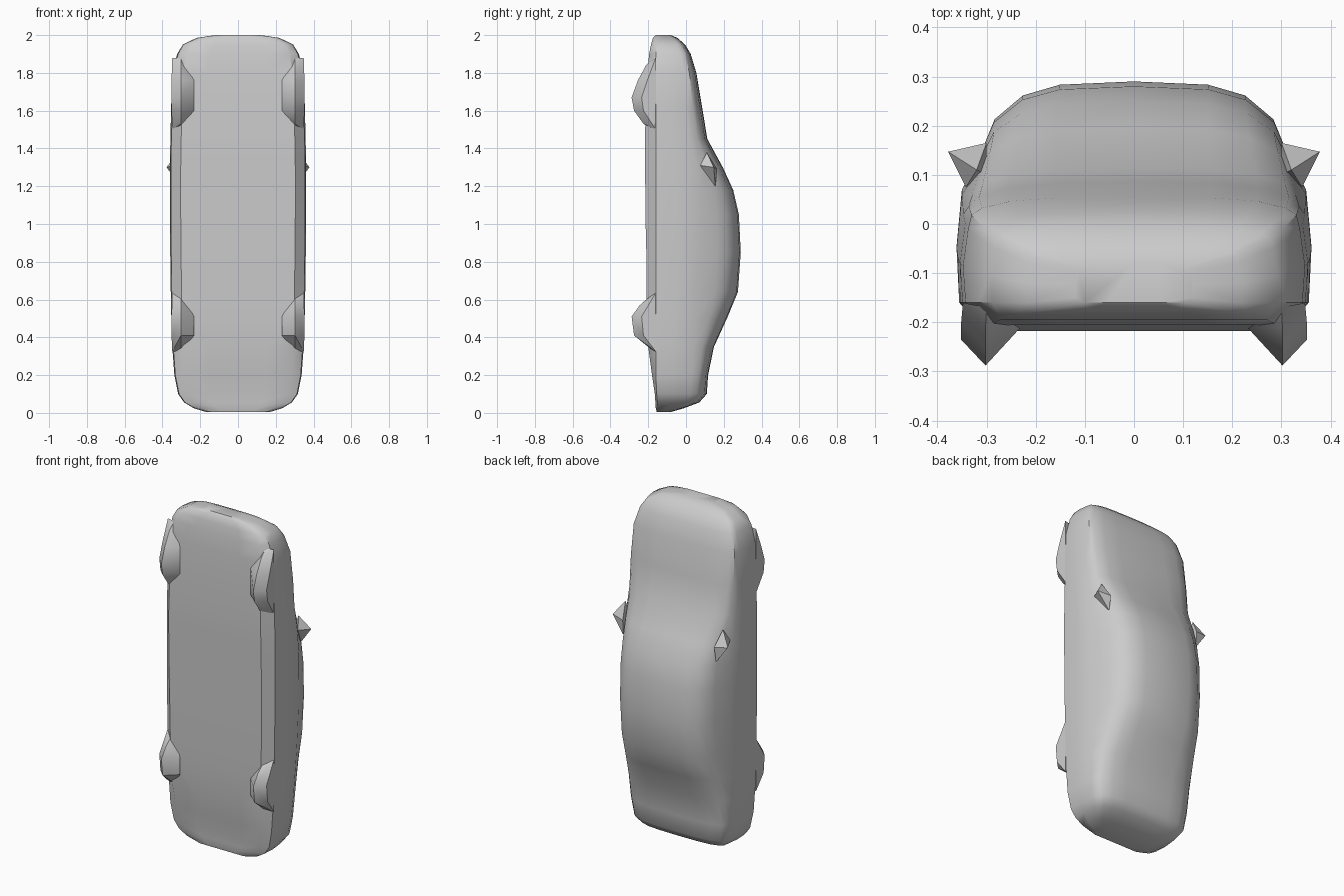
import bpy, bmesh, math

if "Cube" in bpy.data.objects:
    bpy.data.objects.remove(bpy.data.objects["Cube"])

# Single grey paint
paint = bpy.data.materials.new("grey_paint")
paint.use_nodes = True
GREY = (0.6, 0.6, 0.6, 1)
paint.diffuse_color = GREY
paint.node_tree.nodes["Principled BSDF"].inputs["Base Color"].default_value = GREY


def finish(name, bm, angle, mirror=True):
    """Turn a half-model bmesh into a mirrored, shaded object."""
    bmesh.ops.recalc_face_normals(bm, faces=bm.faces)
    mesh = bpy.data.meshes.new(name)
    bm.to_mesh(mesh)
    bm.free()
    mesh.materials.append(paint)
    obj = bpy.data.objects.new(name, mesh)
    bpy.context.collection.objects.link(obj)
    if mirror:
        m = obj.modifiers.new("mirror", "MIRROR")
        m.use_clip = True
    bpy.ops.object.select_all(action="DESELECT")
    obj.select_set(True)
    bpy.context.view_layer.objects.active = obj
    bpy.ops.object.shade_smooth_by_angle(angle=math.radians(angle))
    return obj


def hull(name, points, angle=30):
    bm = bmesh.new()
    for p in points:
        bm.verts.new(p)
    res = bmesh.ops.convex_hull(bm, input=bm.verts)
    inner = {e for e in res["geom_interior"] + res["geom_unused"]
             if isinstance(e, bmesh.types.BMVert)}
    bmesh.ops.delete(bm, geom=list(inner), context="VERTS")
    return finish(name, bm, angle)


# Body stations: height, belly y, roof y, half width, belt y, cabin taper
STATIONS = [
    (0.005, -0.155, -0.08, 0.17, -0.10, 0.0),
    (0.025, -0.16, -0.01, 0.235, -0.05, 0.0),
    (0.055, -0.162, 0.07, 0.285, 0.00, 0.0),
    (0.10, -0.165, 0.11, 0.317, 0.02, 0.1),
    (0.20, -0.18, 0.117, 0.337, 0.03, 0.2),
    (0.35, -0.20, 0.148, 0.348, 0.04, 0.4),
    (0.50, -0.205, 0.217, 0.353, 0.05, 0.8),
    (0.64, -0.21, 0.275, 0.356, 0.06, 1.0),
    (0.85, -0.21, 0.29, 0.359, 0.07, 1.0),
    (1.05, -0.215, 0.28, 0.361, 0.07, 1.0),
    (1.18, -0.215, 0.25, 0.361, 0.07, 1.0),
    (1.30, -0.218, 0.195, 0.361, 0.06, 0.8),
    (1.45, -0.218, 0.113, 0.358, 0.02, 0.3),
    (1.62, -0.212, 0.085, 0.354, 0.00, 0.0),
    (1.80, -0.205, 0.055, 0.348, -0.01, 0.0),
    (1.90, -0.195, 0.025, 0.322, -0.03, 0.0),
    (1.95, -0.185, -0.005, 0.292, -0.05, 0.0),
    (1.985, -0.175, -0.045, 0.22, -0.08, 0.0),
    (2.00, -0.16, -0.08, 0.12, -0.10, 0.0),
]
HOOD = (0.95, 0.89, 0.72, 0.45)
CABIN = (0.845, 0.79, 0.63, 0.42)
RISE = (0.43, 0.65, 0.87, 0.97)


def section(z, yb, yt, w, belt, c):
    sill = max(-0.16, yb + 0.01)
    pts = [(0, yb), (0.45 * w, yb), (0.84 * w, yb),
           (0.985 * w, sill), (w, (sill + belt) / 2), (0.97 * w, belt)]
    for h, k, r in zip(HOOD, CABIN, RISE):
        pts.append((w * (h + (k - h) * c), belt + (yt - belt) * r))
    pts.append((0, yt))
    return [(x, y, z) for x, y in pts]


# Lofted shell, one half mirrored across x
bm = bmesh.new()
rings = [[bm.verts.new(p) for p in section(*s)] for s in STATIONS]
for a, b in zip(rings, rings[1:]):
    for i in range(len(a) - 1):
        bm.faces.new((a[i], a[i + 1], b[i + 1], b[i]))
bm.faces.new(rings[0])
bm.faces.new(rings[-1])
finish("body_shell", bm, 38)

# Wheel lumps under the body: ridge given as (height, y)
FRONT_RIDGE = [(1.53, -0.225), (1.60, -0.275), (1.67, -0.288),
               (1.76, -0.255), (1.84, -0.212)]
REAR_RIDGE = [(0.345, -0.19), (0.41, -0.275), (0.51, -0.288), (0.57, -0.245)]


def wheel(name, ridge, low, high):
    pts = [(0.302, y, z) for z, y in ridge]
    for z, y in ridge[1:-1]:
        pts += [(0.352, max(y + 0.05, -0.235), z), (0.232, -0.212, z)]
    for z in (low, high):
        pts += [(0.30, -0.17, z), (0.348, -0.16, z)]
    hull(name, pts)


wheel("front_wheels", FRONT_RIDGE, 1.50, 1.88)
wheel("rear_wheels", REAR_RIDGE, 0.325, 0.635)

# Pointed side mirrors
hull("side_mirrors", [(0.378, 0.147, 1.30), (0.30, 0.165, 1.29),
                      (0.342, 0.075, 1.31), (0.32, 0.11, 1.38),
                      (0.305, 0.155, 1.20), (0.30, 0.10, 1.30)], 20)
